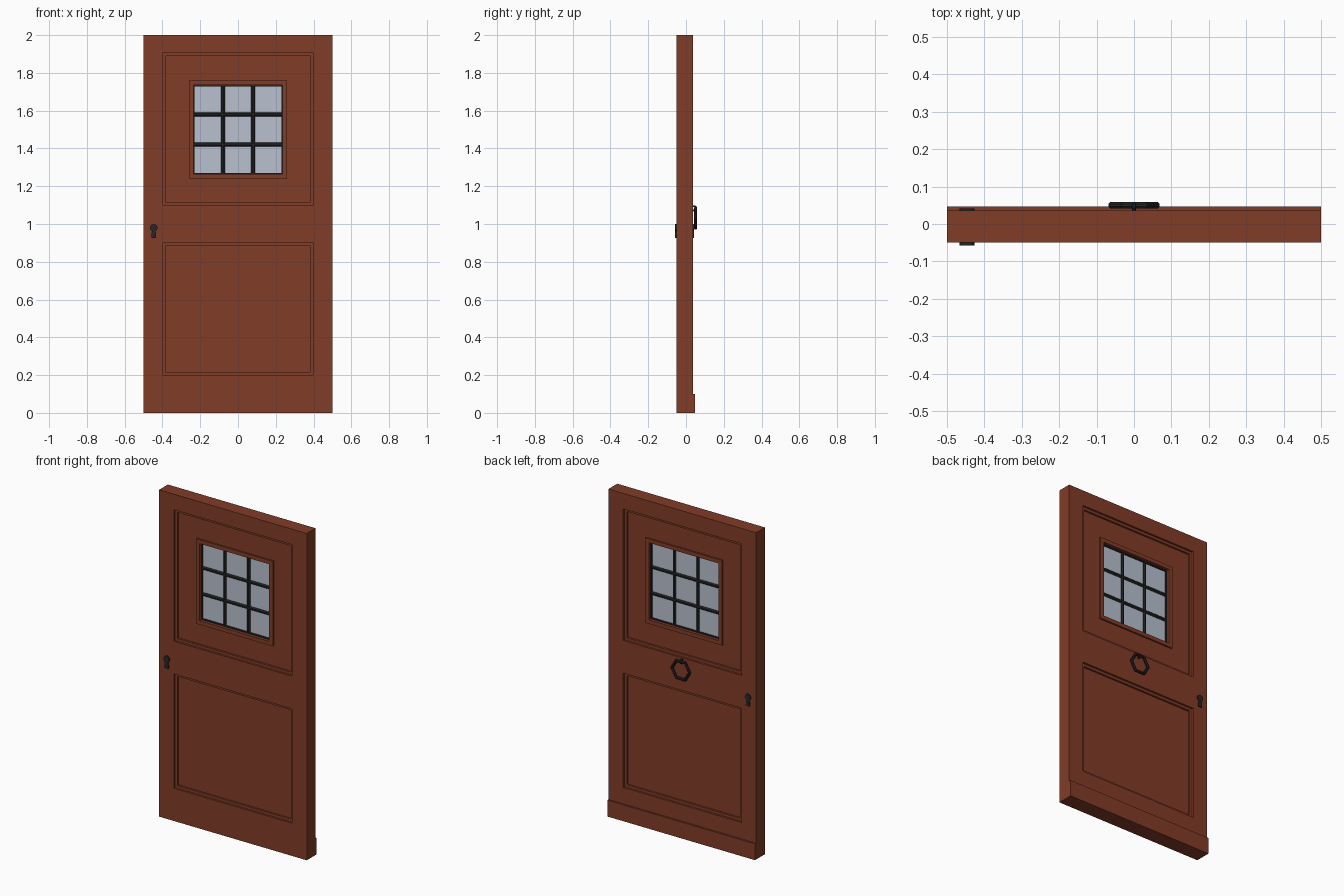
import bpy, bmesh, math
from mathutils import Vector, Matrix

if "Cube" in bpy.data.objects:
    bpy.data.objects.remove(bpy.data.objects["Cube"])

FRONT, BACK = -0.049, 0.036
STEP = 0.012
MID = (FRONT + BACK) / 2


def material(name, rgb):
    m = bpy.data.materials.new(name)
    m.diffuse_color = (*rgb, 1)
    m.use_nodes = True
    m.node_tree.nodes["Principled BSDF"].inputs["Base Color"].default_value = m.diffuse_color
    return m


WOOD = material("wood", (0.22, 0.045, 0.019))
IRON = material("iron", (0.02, 0.02, 0.02))
GLASS = material("glass", (0.48, 0.53, 0.62))


def finish(name, bm, mat):
    bmesh.ops.recalc_face_normals(bm, faces=bm.faces)
    me = bpy.data.meshes.new(name)
    bm.to_mesh(me)
    bm.free()
    me.materials.append(mat)
    ob = bpy.data.objects.new(name, me)
    bpy.context.collection.objects.link(ob)
    return ob


def add_box(bm, x0, x1, y0, y1, z0, z1):
    mat = Matrix.Translation(((x0 + x1) / 2, (y0 + y1) / 2, (z0 + z1) / 2)) @ \
        Matrix.Diagonal((x1 - x0, y1 - y0, z1 - z0, 1))
    bmesh.ops.create_cube(bm, size=1, matrix=mat)


def box(name, mat, *dims):
    bm = bmesh.new()
    add_box(bm, *dims)
    return finish(name, bm, mat)


def ring(name, mat, outer, inner, y0, y1):
    """Rectangular frame between two (half width, z0, z1) rectangles."""
    bm = bmesh.new()
    loops = []
    for (w, a, b), y in ((outer, y0), (inner, y0), (inner, y1), (outer, y1)):
        loops.append([bm.verts.new((x, y, z)) for x, z in ((-w, a), (w, a), (w, b), (-w, b))])
    for i in range(4):
        p, q = loops[i], loops[(i + 1) % 4]
        for k in range(4):
            n = (k + 1) % 4
            bm.faces.new((p[k], p[n], q[n], q[k]))
    return finish(name, bm, mat)


def cut(target, cutter):
    mod = target.modifiers.new("cut", 'BOOLEAN')
    mod.operation = 'DIFFERENCE'
    mod.solver = 'EXACT'
    mod.object = cutter
    bpy.context.view_layer.objects.active = target
    bpy.ops.object.modifier_apply(modifier=mod.name)
    bpy.data.objects.remove(cutter)


# Door leaf with two-step recessed panels on both sides and a window hole
door = box("door_leaf", WOOD, -0.5, 0.5, FRONT, BACK, 0, 2)
for z0, z1 in ((0.2, 0.9), (1.1, 1.905)):
    for i, inset in enumerate((0, 0.016)):
        d, w = STEP * (i + 1), 0.4 - inset
        for ya, yb in ((FRONT - 0.02, FRONT + d), (BACK - d, BACK + 0.02)):
            cut(door, box("panel_cutter", WOOD, -w, w, ya, yb, z0 + inset, z1 - inset))
cut(door, box("window_cutter", WOOD, -0.236, 0.236, -0.1, 0.1, 1.264, 1.736))

# Weather board along the bottom of the back
box("weather_board", WOOD, -0.5, 0.5, BACK, 0.047, 0, 0.1)

# Raised window trim on both sides
opening = (0.236, 1.264, 1.736)
for side, ya, yb in (("front", FRONT + 0.014, FRONT + 2 * STEP), ("back", BACK - 2 * STEP, BACK - 0.014)):
    ring(side + "_window_trim", WOOD, (0.26, 1.24, 1.76), opening, ya, yb)

# Glass with an iron lattice
box("window_glass", GLASS, -0.236, 0.236, MID - 0.003, MID + 0.003, 1.264, 1.736)
ring("lattice_frame", IRON, opening, (0.229, 1.271, 1.729), MID - 0.011, MID + 0.011)


def bar(name, centre, length, axis):
    bm = bmesh.new()
    rot = Matrix.Rotation(math.pi / 2, 4, 'Y') if axis == 'X' else Matrix.Identity(4)
    bmesh.ops.create_cone(bm, cap_ends=True, segments=8, radius1=0.011, radius2=0.011, depth=length,
                          matrix=Matrix.Translation(centre) @ rot @ Matrix.Rotation(math.pi / 8, 4, 'Z'))
    finish(name, bm, IRON)


for s in (-1, 1):
    bar("upright_bar", (s * 0.08, MID, 1.5), 0.47, 'Z')
    bar("cross_bar", (0, MID, 1.5 + s * 0.08), 0.47, 'X')

# Keyhole plates: round head with a flared skirt
head = [(0.02 * math.cos(math.radians(a)), 0.98 + 0.02 * math.sin(math.radians(a)))
        for a in range(-60, 241, 30)]
outline = head + [(-0.013, 0.925), (0.013, 0.925)]
for side, y, depth in (("front", FRONT, -0.008), ("back", BACK, 0.006)):
    bm = bmesh.new()
    f = bm.faces.new([bm.verts.new((x - 0.446, y, z)) for x, z in outline])
    ext = bmesh.ops.extrude_face_region(bm, geom=[f])
    bmesh.ops.translate(bm, vec=(0, depth, 0),
                        verts=[v for v in ext["geom"] if isinstance(v, bmesh.types.BMVert)])
    bm.faces.new([v for v in f.verts]) if not f.is_valid else None
    finish(side + "_keyhole_plate", bm, IRON)


# Six-sided knocker ring and the small staple holding it
def torus(name, centre, major, minor, n, m, normal):
    bm = bmesh.new()
    rows = []
    for i in range(n):
        a = 2 * math.pi * i / n
        u = Vector((math.cos(a), 0, math.sin(a))) if normal == 'Y' else Vector((0, math.cos(a), math.sin(a)))
        w = Vector((0, 1, 0)) if normal == 'Y' else Vector((1, 0, 0))
        rows.append([bm.verts.new(Vector(centre) + u * (major + minor * math.cos(t)) + w * minor * math.sin(t))
                     for t in (2 * math.pi * (j + 0.5) / m for j in range(m))])
    for i in range(n):
        for j in range(m):
            p, q = rows[i], rows[(i + 1) % n]
            k = (j + 1) % m
            bm.faces.new((p[j], q[j], q[k], p[k]))
    finish(name, bm, IRON)


torus("knocker_ring", (0, 0.05, 1.03), 0.06, 0.009, 6, 8, 'Y')
torus("knocker_staple", (0, 0.043, 1.083), 0.012, 0.005, 8, 6, 'X')
